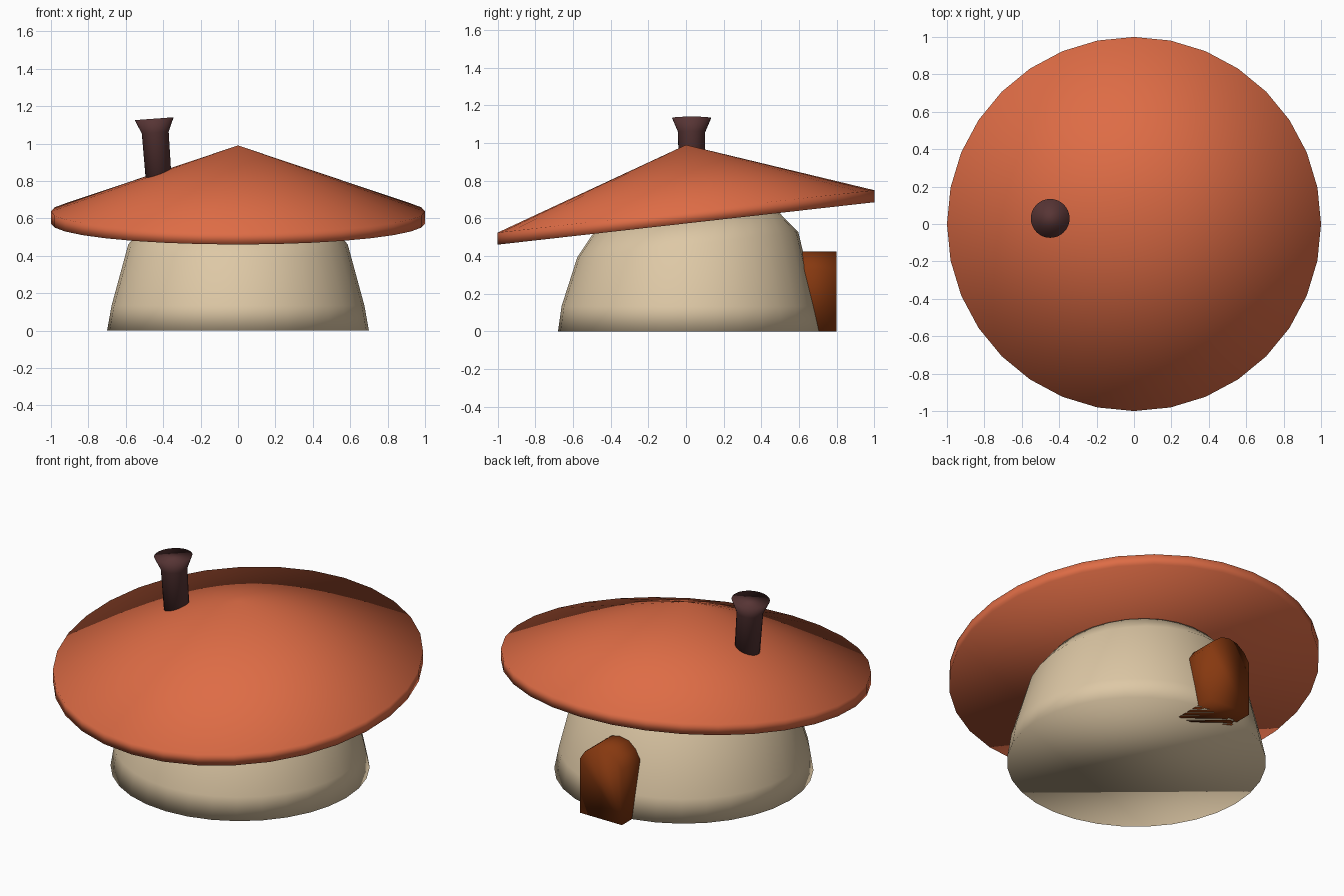
import bpy, bmesh, math

if "Cube" in bpy.data.objects:
    bpy.data.objects.remove(bpy.data.objects["Cube"])

SIDES = 32


def finish(name, bm, color):
    bmesh.ops.recalc_face_normals(bm, faces=bm.faces[:])
    mesh = bpy.data.meshes.new(name)
    bm.to_mesh(mesh)
    bm.free()
    for p in mesh.polygons:
        p.use_smooth = True
    mat = bpy.data.materials.new(name + "_color")
    mat.diffuse_color = (*color, 1)
    mat.use_nodes = True
    mat.node_tree.nodes["Principled BSDF"].inputs["Base Color"].default_value = mat.diffuse_color
    mesh.materials.append(mat)
    obj = bpy.data.objects.new(name, mesh)
    bpy.context.collection.objects.link(obj)
    return obj


def lathe(name, rings, color, apex=None):
    """rings: (radius, z, tilt, centre y); tilt raises z towards +y."""
    bm = bmesh.new()
    loops = []
    for r, z, tilt, cy in rings:
        loop = []
        for i in range(SIDES):
            a = math.tau * i / SIDES
            y = r * math.sin(a)
            loop.append(bm.verts.new((r * math.cos(a), y + cy, z + tilt * y)))
        loops.append(loop)
    for lo, hi in zip(loops, loops[1:]):
        for i in range(SIDES):
            j = (i + 1) % SIDES
            bm.faces.new((lo[i], lo[j], hi[j], hi[i]))
    bm.faces.new(loops[0][::-1])
    top = loops[-1]
    if apex is None:
        bm.faces.new(top)
    else:
        tip = bm.verts.new((0, 0, apex))
        for i in range(SIDES):
            bm.faces.new((top[i], top[(i + 1) % SIDES], tip))
    return finish(name, bm, color)


# Rounded wall, whose upper rings tilt with the roof
lathe("wall", [(0.70, 0, 0, 0.02), (0.676, 0.133, 0, 0.015),
               (0.587, 0.46, 0.112, 0.01), (0.48, 0.592, 0.112, 0)],
      (0.73, 0.58, 0.38))

# Lopsided cone roof with a thin vertical rim
lathe("roof", [(1, 0.573, 0.1125, 0), (1, 0.637, 0.1125, 0)],
      (0.73, 0.15, 0.06), apex=0.99)

# Flared, slightly leaning chimney
chimney = lathe("chimney", [(0.068, -0.4, 0, 0), (0.072, -0.075, 0, 0), (0.104, 0, 0, 0)],
                (0.095, 0.035, 0.035))
chimney.location = (-0.448, 0.03, 1.133)
chimney.rotation_euler = (0, math.radians(-4.2), 0)

# Arched door block at the back
half = [(0.138, 0), (0.138, 0.325), (0.105, 0.375), (0.055, 0.413)]
outline = half + [(0, 0.425)] + [(-x, z) for x, z in reversed(half)]
bm = bmesh.new()
face = bm.faces.new([bm.verts.new((x, 0.8, z)) for x, z in outline])
ext = bmesh.ops.extrude_face_region(bm, geom=[face], use_keep_orig=True)
for v in ext["geom"]:
    if isinstance(v, bmesh.types.BMVert):
        v.co.y = 0.54
finish("door", bm, (0.24, 0.04, 0.005))
